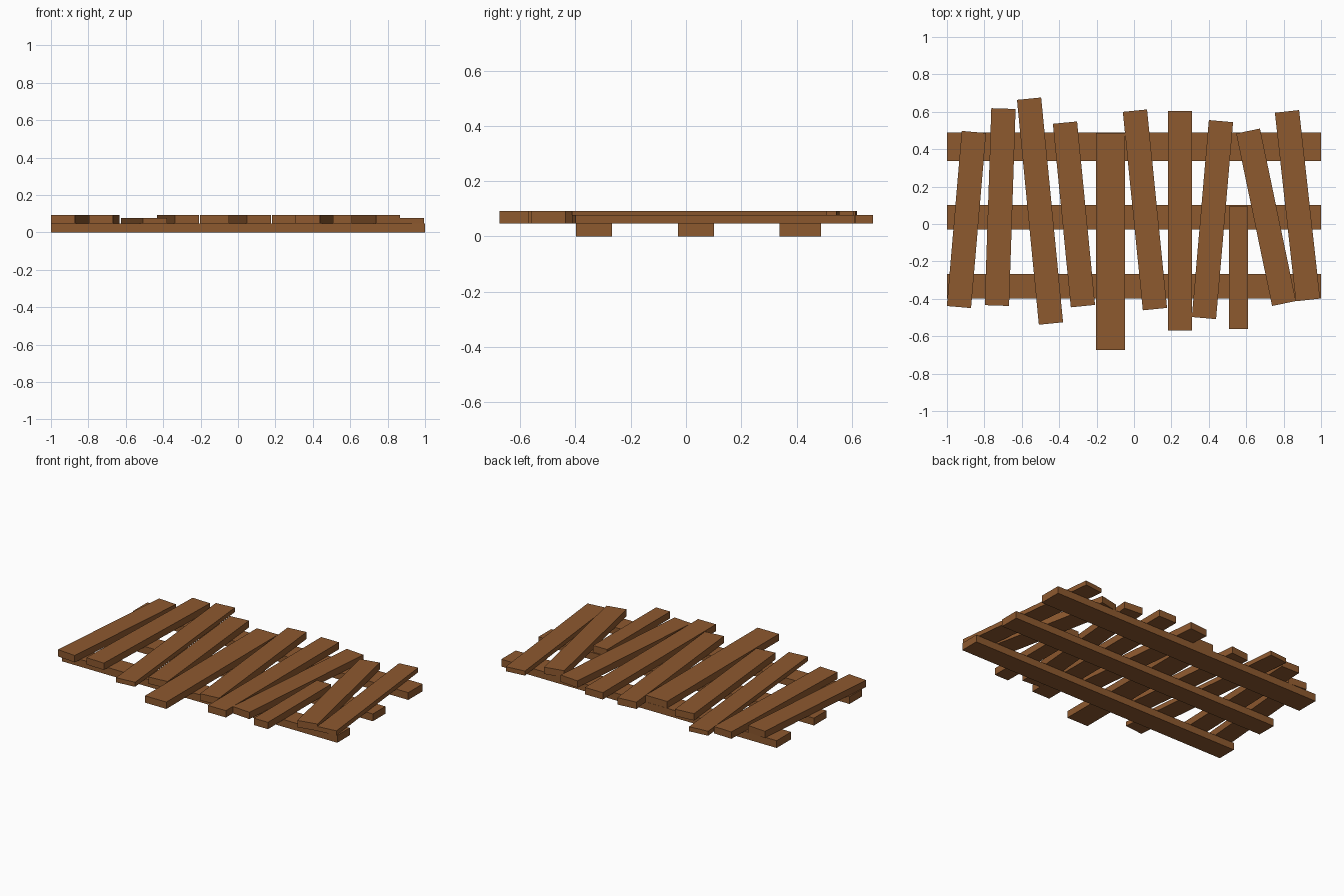
import bpy
from math import atan2, hypot

cube = bpy.data.objects.get("Cube")
if cube:
    bpy.data.objects.remove(cube, do_unlink=True)

wood = bpy.data.materials.new("brown_wood")
wood.use_nodes = True
colour = (0.27, 0.1, 0.028, 1)
wood.diffuse_color = colour
wood.node_tree.nodes["Principled BSDF"].inputs["Base Color"].default_value = colour


def board(name, start, end, width, bottom, top):
    """Box running from the middle of one end to the middle of the other."""
    (x0, y0), (x1, y1) = start, end
    bpy.ops.mesh.primitive_cube_add(
        size=1,
        location=((x0 + x1) / 2, (y0 + y1) / 2, (bottom + top) / 2),
        rotation=(0, 0, atan2(y1 - y0, x1 - x0)))
    obj = bpy.context.object
    obj.name = name
    obj.scale = (hypot(x1 - x0, y1 - y0), width, top - bottom)
    bpy.ops.object.transform_apply(location=False, rotation=False, scale=True)
    obj.data.materials.append(wood)
    return obj


# Three long rails underneath
for name, y, width in (("front_rail", -0.333, 0.13),
                       ("middle_rail", 0.036, 0.13),
                       ("back_rail", 0.413, 0.15)):
    board(name, (-1, y), (1, y), width, 0, 0.048)

# Crooked planks laid across: front end, back end, width, top height
HIGH, LOW = 0.092, 0.077
planks = (
    ((-0.936, -0.444), (-0.856, 0.492), 0.13, HIGH),
    ((-0.733, -0.436), (-0.698, 0.617), 0.13, HIGH),
    ((-0.444, -0.532), (-0.561, 0.67), 0.13, LOW),
    ((-0.273, -0.439), (-0.369, 0.542), 0.13, HIGH),
    ((-0.126, -0.674), (-0.126, 0.487), 0.155, HIGH),
    ((0.112, -0.455), (0.005, 0.606), 0.13, HIGH),
    ((0.246, -0.57), (0.246, 0.605), 0.13, HIGH),
    ((0.374, -0.503), (0.465, 0.55), 0.13, HIGH),
    ((0.559, -0.561), (0.559, 0.093), 0.102, HIGH),
    ((0.802, -0.425), (0.61, 0.497), 0.13, HIGH),
    ((0.93, -0.406), (0.818, 0.602), 0.13, LOW),
)
for i, (start, end, width, top) in enumerate(planks, 1):
    board(f"plank_{i}", start, end, width, 0.047, top)
